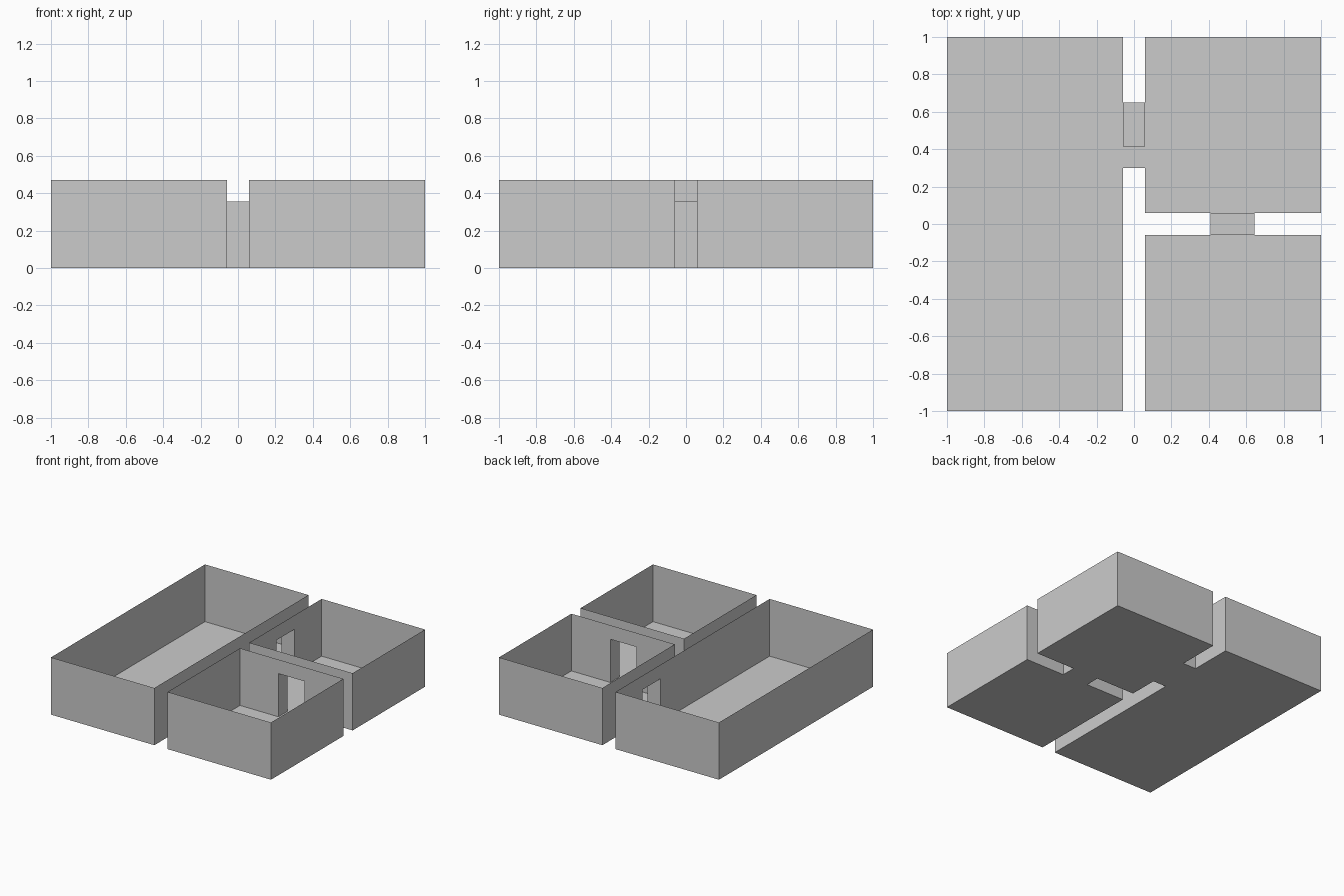
import bpy, bmesh

if "Cube" in bpy.data.objects:
    bpy.data.objects.remove(bpy.data.objects["Cube"])

H = 0.47      # wall height
DOOR = 0.355  # door height
G = 0.06      # half gap between rooms


def make(name, quads):
    bm = bmesh.new()
    for q in quads:
        bm.faces.new([bm.verts.new(p) for p in q])
    bmesh.ops.remove_doubles(bm, verts=bm.verts, dist=1e-5)
    mesh = bpy.data.meshes.new(name)
    bm.to_mesh(mesh)
    bm.free()
    bpy.context.collection.objects.link(bpy.data.objects.new(name, mesh))


def flat(x0, x1, y0, y1, z):
    return [(x0, y0, z), (x1, y0, z), (x1, y1, z), (x0, y1, z)]


def wall(axis, at, a, b, z0=0, z1=H):
    """Upright sheet at a constant x (axis 0) or y (axis 1)."""
    pts = [(a, z0), (a, z1), (b, z1), (b, z0)]
    return [(at, t, z) if axis == 0 else (t, at, z) for t, z in pts]


def room(name, x0, x1, y0, y1, doors):
    """Open-topped sheet box; doors maps (axis, position) to an opening span."""
    quads = [flat(x0, x1, y0, y1, 0)]
    for axis, at, a, b in ((0, x0, y0, y1), (0, x1, y0, y1),
                           (1, y0, x0, x1), (1, y1, x0, x1)):
        if (axis, at) in doors:
            d0, d1 = doors[axis, at]
            quads += [wall(axis, at, a, d0), wall(axis, at, d1, b),
                      wall(axis, at, d0, d1, DOOR, H)]
        else:
            quads.append(wall(axis, at, a, b))
    make(name, quads)


side = (0.415, 0.65)   # opening between the long room and the back room (y)
cross = (0.41, 0.645)  # opening between the back and front rooms (x)

# Rooms
room("long_room", -1, -G, -1, 1, {(0, -G): side})
room("back_room", G, 1, G, 1, {(0, G): side, (1, G): cross})
room("front_room", G, 1, -1, -G, {(1, -G): cross})

# Door passages: floor, roof and two sides (side passage floor runs wider)
make("side_passage", [flat(-G, G, 0.30, side[1], 0), flat(-G, G, *side, DOOR)]
     + [wall(1, y, -G, G, 0, DOOR) for y in side])
make("cross_passage", [flat(*cross, -G, G, 0), flat(*cross, -G, G, DOOR)]
     + [wall(0, x, -G, G, 0, DOOR) for x in cross])
